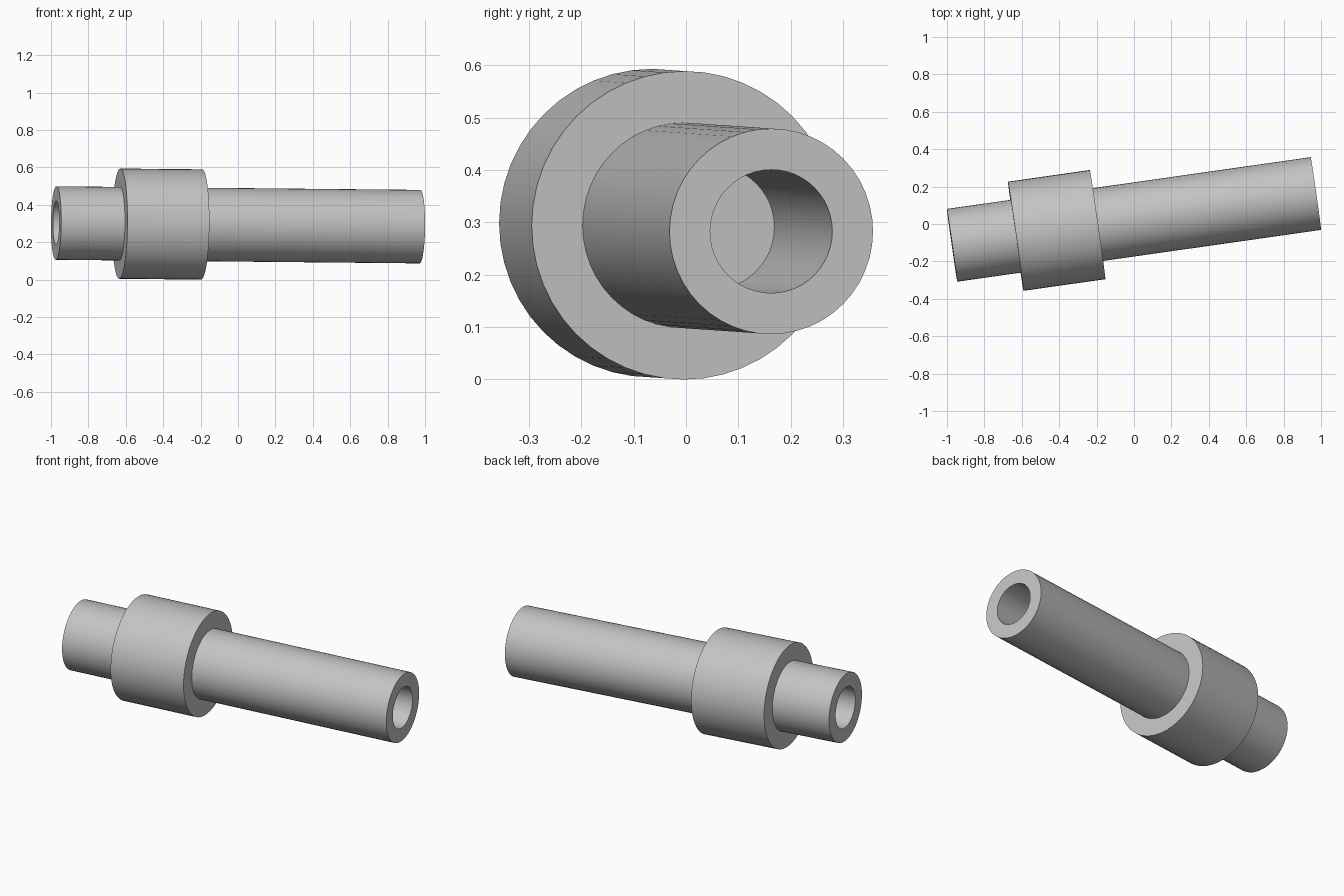
import bpy, bmesh, math
from mathutils import Matrix, Vector

cube = bpy.data.objects.get("Cube")
if cube:
    bpy.data.objects.remove(cube, do_unlink=True)

# Proportions, all relative to the shaft radius
R = 0.1965
COLLAR, BORE = 1.5 * R, 0.6 * R
HALF, DEPTH = 5 * R, 4 * R
COLLAR_START, COLLAR_END = -3.25 * R, -R
SIDES = 48

steel = bpy.data.materials.new("light grey")
steel.use_nodes = True
grey = (0.55, 0.55, 0.55, 1)
steel.diffuse_color = grey
steel.node_tree.nodes["Principled BSDF"].inputs["Base Color"].default_value = grey

# Half section along the axis: blind bore, shaft, collar, shaft, blind bore
section = [
    (-HALF + DEPTH, 0), (-HALF + DEPTH, BORE), (-HALF, BORE), (-HALF, R),
    (COLLAR_START, R), (COLLAR_START, COLLAR), (COLLAR_END, COLLAR),
    (COLLAR_END, R), (HALF, R), (HALF, BORE),
    (HALF - DEPTH, BORE), (HALF - DEPTH, 0),
]

# Revolve the section into a solid
bm = bmesh.new()
verts = [bm.verts.new((x, 0, r)) for x, r in section]
edges = [bm.edges.new(pair) for pair in zip(verts, verts[1:])]
bmesh.ops.spin(bm, geom=verts + edges, cent=(0, 0, 0), axis=(1, 0, 0),
               angle=math.tau, steps=SIDES)
bmesh.ops.remove_doubles(bm, verts=bm.verts, dist=1e-4)
bmesh.ops.recalc_face_normals(bm, faces=bm.faces)
mesh = bpy.data.meshes.new("collared_shaft")
bm.to_mesh(mesh)
bm.free()
mesh.materials.append(steel)

shaft = bpy.data.objects.new("collared_shaft", mesh)
bpy.context.collection.objects.link(shaft)

# Slight yaw and downward pitch of the axis
shaft.location = (0, 0.0245, 0.2925)
shaft.rotation_euler = (0, math.radians(0.56), math.radians(8.1))

bpy.context.view_layer.objects.active = shaft
shaft.select_set(True)
bpy.ops.object.shade_smooth_by_angle(angle=math.radians(30))
